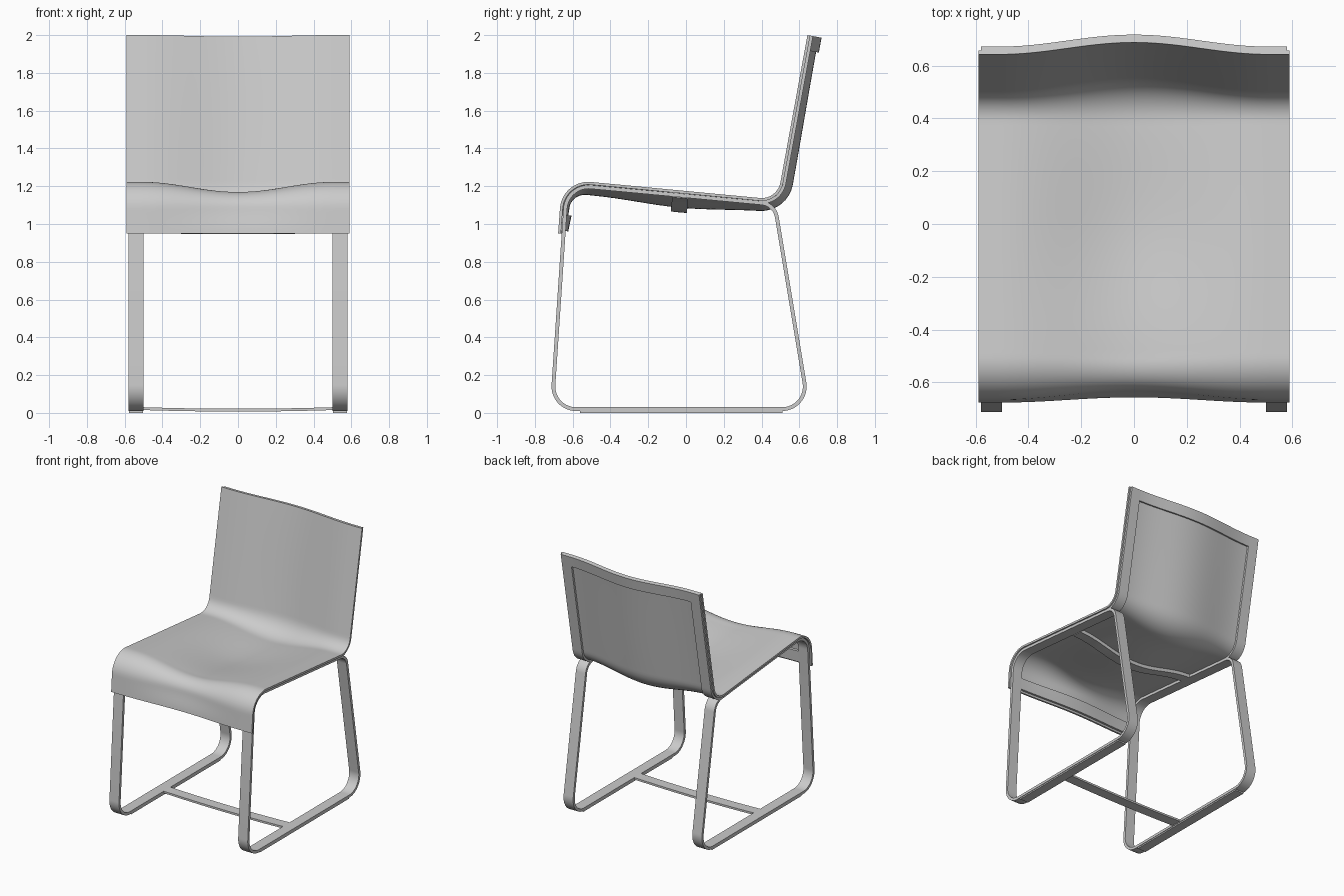
import bpy, bmesh, math
from mathutils import Vector

if "Cube" in bpy.data.objects:
    bpy.data.objects.remove(bpy.data.objects["Cube"])


def fillet(corners, radii, closed=False, n=20):
    """Polyline of (y, z) points with rounded corners."""
    pts, count = [], len(corners)
    for i, (c, r) in enumerate(zip(corners, radii)):
        p = Vector(c)
        if not closed and i in (0, count - 1):
            pts.append(p)
            continue
        a = (Vector(corners[i - 1]) - p).normalized()
        b = (Vector(corners[(i + 1) % count]) - p).normalized()
        half = a.angle(b) / 2
        mid = p + (a + b).normalized() * (r / math.sin(half))
        start = p + a * (r / math.tan(half)) - mid
        end = p + b * (r / math.tan(half)) - mid
        sweep = math.pi - 2 * half
        for k in range(n + 1):
            t = k / n
            pts.append(mid + (start * math.sin((1 - t) * sweep) + end * math.sin(t * sweep)) / math.sin(sweep))
    return pts


def finish(name, bm):
    bmesh.ops.recalc_face_normals(bm, faces=bm.faces)
    me = bpy.data.meshes.new(name)
    bm.to_mesh(me)
    bm.free()
    ob = bpy.data.objects.new(name, me)
    bpy.context.collection.objects.link(ob)
    bpy.ops.object.select_all(action='DESELECT')
    ob.select_set(True)
    bpy.context.view_layer.objects.active = ob
    bpy.ops.object.shade_smooth_by_angle(angle=math.radians(35))
    return ob


def slab(name, point, us, vs, o0, o1):
    """Closed sheet between two offsets of the surface point(u, v, offset)."""
    bm = bmesh.new()
    g = [[[bm.verts.new(point(u, v, o)) for v in vs] for u in us] for o in (o0, o1)]
    nu, nv = len(us) - 1, len(vs) - 1
    for s in g:
        for i in range(nu):
            for j in range(nv):
                bm.faces.new((s[i][j], s[i + 1][j], s[i + 1][j + 1], s[i][j + 1]))
    a, b = g
    for i in range(nu):
        for j in (0, nv):
            bm.faces.new((a[i][j], a[i + 1][j], b[i + 1][j], b[i][j]))
    for j in range(nv):
        for i in (0, nu):
            bm.faces.new((a[i][j], a[i][j + 1], b[i][j + 1], b[i][j]))
    return finish(name, bm)


def box(name, center, size):
    bm = bmesh.new()
    bmesh.ops.create_cube(bm, size=1)
    for v in bm.verts:
        v.co = Vector(center) + v.co * Vector(size)
    return finish(name, bm)


def span(a, b, n):
    return [a + (b - a) * i / n for i in range(n + 1)]


# Side profile of the shell, front lip to top of back
profile = fillet([(-0.677, 0.95), (-0.656, 1.237), (0.483, 1.129), (0.643, 2.0)], [0, 0.15, 0.1, 0])
lengths = [0]
for p, q in zip(profile, profile[1:]):
    lengths.append(lengths[-1] + (q - p).length)
TOTAL = lengths[-1]


def along(s):
    for i in range(len(profile) - 1):
        if s <= lengths[i + 1] or i == len(profile) - 2:
            return profile[i].lerp(profile[i + 1], (s - lengths[i]) / (lengths[i + 1] - lengths[i]))


def s_at_y(y):
    return next(s for s in span(0.3, TOTAL, 2000) if along(s).y is not None and along(s)[0] >= y)


# Depth of the hollow along the profile
KEYS = [(0, 0.02), (0.15, 0.035), (0.4, 0.056), (0.85, 0.076), (1.35, 0.052), (TOTAL, 0.046)]


def hollow(s, x):
    depth = KEYS[-1][1]
    for (s0, d0), (s1, d1) in zip(KEYS, KEYS[1:]):
        if s <= s1:
            t = max(0, (s - s0) / (s1 - s0))
            depth = d0 + (d1 - d0) * t * t * (3 - 2 * t)
            break
    return depth * 0.5 * (1 + math.cos(math.pi * min(abs(x) / 0.51, 1)))


def on_shell(s, x, off):
    p = along(s)
    t = (along(min(s + 0.004, TOTAL)) - along(max(s - 0.004, 0))).normalized()
    d = off + hollow(s, x)
    return (x, p.x + t.y * d, p.y - t.x * d)


T = 0.015
slab("seat_shell", on_shell, span(0, TOTAL, 120), span(-0.59, 0.59, 48), 0, T)

# Stiffening strips behind and beneath the shell
cross = span(-0.5, 0.5, 40)
slab("top_cross_strip", on_shell, span(TOTAL - 0.08, TOTAL, 4), cross, T, T + 0.015)
slab("seat_cross_strip", on_shell, span(s_at_y(-0.07), s_at_y(0.015), 4), cross, T, T + 0.025)
slab("front_cross_strip", on_shell, span(0.015, 0.1, 4), cross, T, T + 0.018)

# Sled legs, back side strips and floor pads
outer = fillet([(-0.640, 1.219), (-0.721, 0.01), (0.662, 0.01), (0.478, 1.114)],
               [0.134, 0.13, 0.13, 0.1], closed=True)
for side, label in ((-1, "left"), (1, "right")):
    xs = (side * 0.5, side * 0.58)
    slab(label + "_back_strip", on_shell, span(s_at_y(0.39), TOTAL, 60), xs, T, T + 0.015)
    bm = bmesh.new()
    n = len(outer)
    rings = []
    for i, p in enumerate(outer):
        a = (p - outer[i - 1]).normalized()
        b = (outer[(i + 1) % n] - p).normalized()
        t = (a + b).normalized()
        q = p + Vector((-t.y, t.x)) * 0.02
        rings.append([bm.verts.new((x, c.x, c.y)) for x, c in
                      ((xs[0], p), (xs[1], p), (xs[1], q), (xs[0], q))])
    for i in range(n):
        r, w = rings[i], rings[(i + 1) % n]
        for k in range(4):
            bm.faces.new((r[k], r[(k + 1) % 4], w[(k + 1) % 4], w[k]))
    finish(label + "_sled_leg", bm)
    box(label + "_floor_pad", (side * 0.54, -0.025, 0.006), (0.072, 1.07, 0.012))

# Slightly sagging floor bar between the legs
slab("floor_bar", lambda x, y, o: (x, y, o + 0.008 * (x / 0.5) ** 2), span(-0.505, 0.505, 24), (-0.175, -0.095), 0.007, 0.022)
